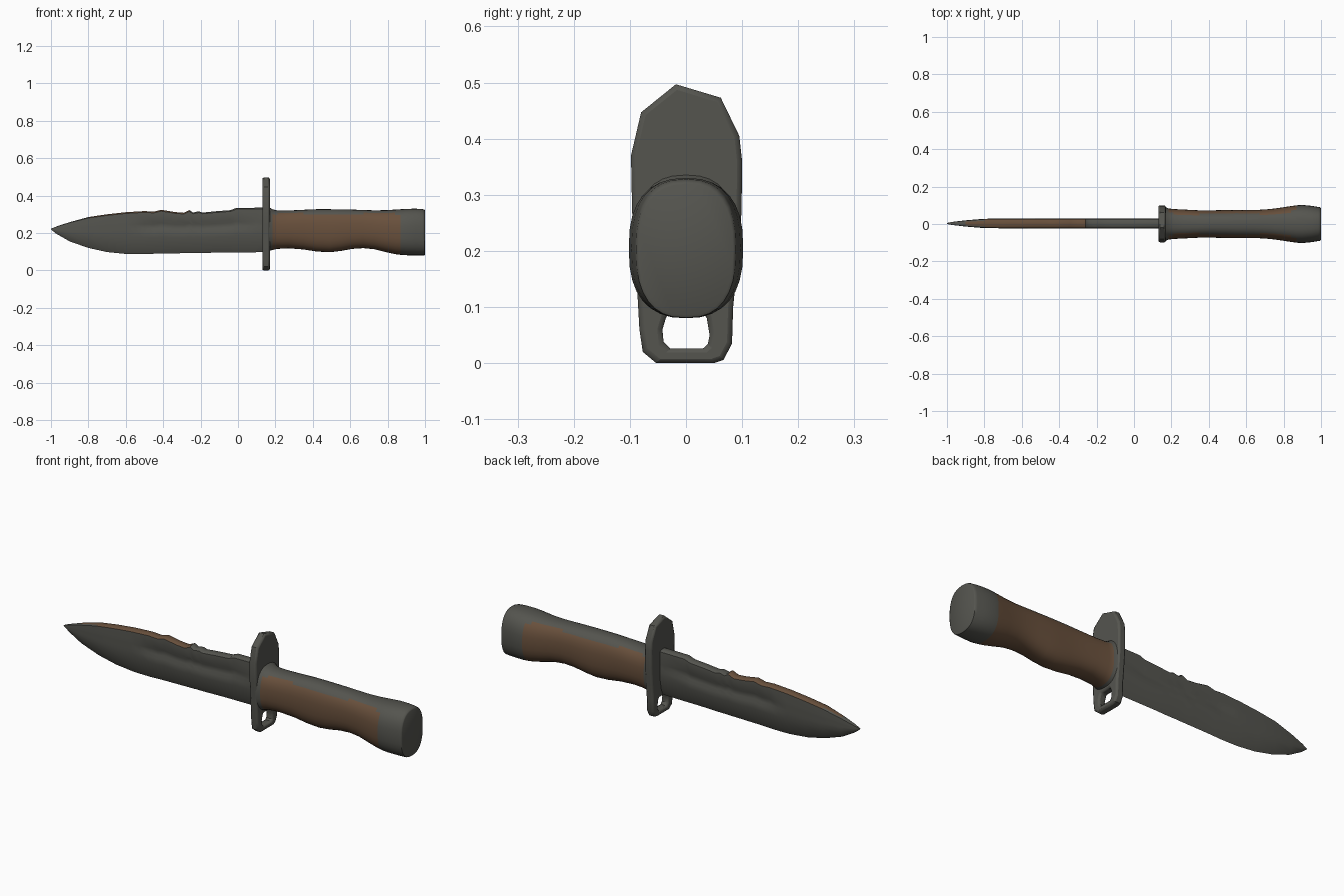
import bpy, bmesh, math
from mathutils import Vector

if "Cube" in bpy.data.objects:
    bpy.data.objects.remove(bpy.data.objects["Cube"])


def material(name, rgb):
    m = bpy.data.materials.new(name)
    m.diffuse_color = (*rgb, 1)
    m.use_nodes = True
    m.node_tree.nodes["Principled BSDF"].inputs["Base Color"].default_value = m.diffuse_color
    return m


STEEL = material("dark steel", (0.09, 0.09, 0.078))
BROWN = material("brown grip", (0.14, 0.08, 0.045))


def finish(bm, name, mats, rule=None, angle=35):
    bmesh.ops.recalc_face_normals(bm, faces=bm.faces)
    bm.normal_update()
    if rule:
        for f in bm.faces:
            f.material_index = rule(f.calc_center_median(), f.normal)
    me = bpy.data.meshes.new(name)
    bm.to_mesh(me)
    bm.free()
    ob = bpy.data.objects.new(name, me)
    bpy.context.collection.objects.link(ob)
    for m in mats:
        me.materials.append(m)
    bpy.ops.object.select_all(action='DESELECT')
    ob.select_set(True)
    bpy.context.view_layer.objects.active = ob
    bpy.ops.object.shade_smooth_by_angle(angle=math.radians(angle))
    return ob


def loft(sections, name, mats, rule=None, angle=35):
    bm = bmesh.new()
    rings = [[bm.verts.new(p) for p in s] for s in sections]
    n = len(rings[0])
    for a, b in zip(rings, rings[1:]):
        for i in range(n):
            j = (i + 1) % n
            bm.faces.new((a[i], a[j], b[j], b[i]))
    bm.faces.new(rings[0])
    bm.faces.new(rings[-1])
    return finish(bm, name, mats, rule, angle)


def prism(outline, x0, x1, name):
    bm = bmesh.new()
    f = bm.faces.new([bm.verts.new((x0, y, z)) for y, z in outline])
    ext = bmesh.ops.extrude_face_region(bm, geom=[f])
    bmesh.ops.translate(bm, vec=Vector((x1 - x0, 0, 0)),
                        verts=[v for v in ext['geom'] if isinstance(v, bmesh.types.BMVert)])
    return finish(bm, name, [STEEL])


# blade: x, lower edge z, spine z
BLADE = [(-1, .219, .223), (-.97, .195, .235), (-.9, .155, .258), (-.8, .120, .285),
         (-.7, .098, .3), (-.6, .088, .311), (-.55, .087, .314), (-.5, .087, .317),
         (-.45, .089, .314), (-.41, .09, .324), (-.34, .091, .312), (-.29, .092, .308),
         (-.26, .092, .322), (-.24, .093, .309), (-.21, .093, .316), (-.19, .093, .309),
         (-.12, .095, .316), (-.04, .096, .322), (-.01, .096, .334), (.1, .097, .335),
         (.15, .1, .335)]


def blade_section(x, lo, hi):
    h = hi - lo
    t = .026 * min(1, ((x + 1) / .22 + .02)) ** .6
    d = .007 if -.52 < x < .05 else 0          # fuller depth
    half = [(.12, t * .5), (.38, t * .95), (.52, t), (.59, t - d), (.70, t - d), (.77, t), (.97, t * .9)]
    pts = [(0.003, lo)] + [(.003 + w, lo + h * k) for k, w in half]
    pts += [(.003 + w * .6, hi) for _, w in half[-1:]]
    pts += [(.003 - w * .6, hi) for _, w in half[-1:]]
    pts += [(.003 - w, lo + h * k) for k, w in reversed(half)]
    return [(x, y, z) for y, z in pts]


loft([blade_section(*s) for s in BLADE], "blade", [STEEL, BROWN],
     lambda c, n: int(n.z > .6 and -.85 < c.x < -.25 and c.z > .27), 40)


# handle sections: x, bottom z, top z, half width
def oval(x, lo, hi, w, n=32, e=2.5):
    pts = []
    for i in range(n):
        a = 2 * math.pi * i / n
        c, s = math.cos(a), math.sin(a)
        pts.append((x, w * math.copysign(abs(c) ** (2 / e), c),
                    (lo + hi) / 2 + (hi - lo) / 2 * math.copysign(abs(s) ** (2 / e), s)))
    return pts


GRIP = [(.165, .105, .338, .092), (.185, .109, .327, .083), (.21, .115, .32, .08),
        (.27, .118, .32, .077), (.35, .112, .324, .073), (.42, .101, .327, .073),
        (.49, .097, .327, .075), (.55, .104, .326, .076), (.61, .115, .325, .075),
        (.67, .119, .323, .076), (.73, .113, .321, .08), (.79, .098, .322, .088),
        (.84, .087, .325, .096), (.87, .083, .327, .1)]
POMMEL = [GRIP[-1], (.9, .081, .329, .102), (.95, .08, .33, .097), (.985, .08, .328, .091),
          (.997, .081, .324, .089), (1, .086, .319, .084)]


def grip_rule(c, n):
    # steel strap along the top, brown on the sides and underneath
    return int(c.z < .303 and c.x > .175)


loft([oval(*s) for s in GRIP], "grip", [STEEL, BROWN], grip_rule)
loft([oval(*s) for s in POMMEL], "pommel", [STEEL], None, 50)

# crossguard with a slot at the lower end
guard = prism([(-.018, .497), (.062, .473), (.095, .405), (.1, .36), (.099, .27), (.092, .18),
               (.084, .1), (.082, .035), (.067, .006), (.05, 0), (-.053, 0), (-.077, .02),
               (-.083, .06), (-.088, .15), (-.096, .27), (-.098, .37), (-.08, .447)],
              .13, .17, "crossguard")
slot = prism([(-.028, .026), (.03, .026), (.039, .034), (.042, .05), (.037, .08), (.03, .092),
              (-.03, .092), (-.036, .08), (-.042, .06), (-.04, .038)], .1, .2, "slot_cutter")
slot.hide_render = True
slot.hide_viewport = True
cut = guard.modifiers.new("slot", 'BOOLEAN')
cut.operation = 'DIFFERENCE'
cut.object = slot
bev = guard.modifiers.new("rounded rim", 'BEVEL')
bev.width = .009
bev.segments = 2
bev.limit_method = 'ANGLE'
bev.angle_limit = math.radians(60)
